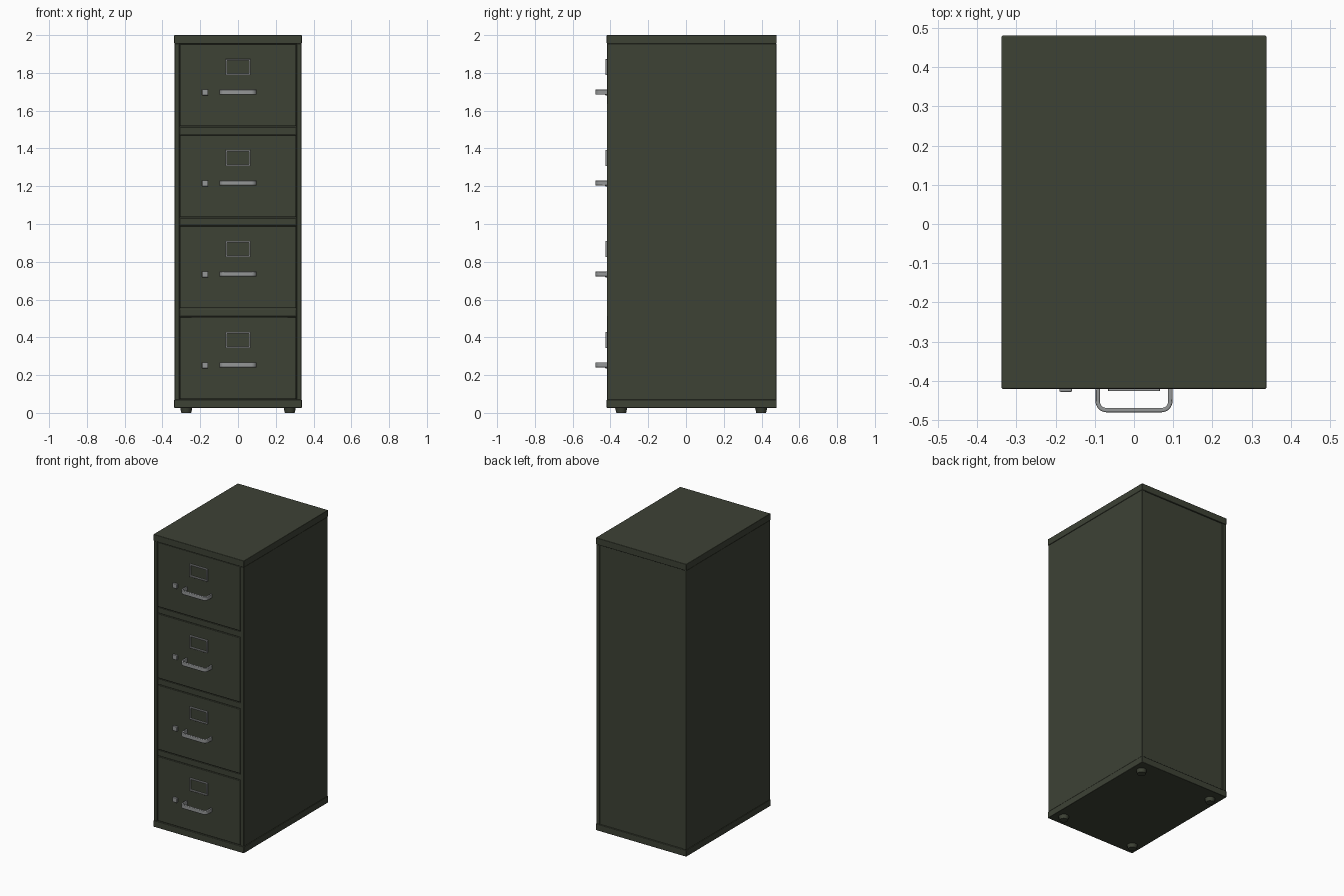
import bpy, bmesh, math
from mathutils import Vector

if "Cube" in bpy.data.objects:
    bpy.data.objects.remove(bpy.data.objects["Cube"])


def material(name, rgb):
    m = bpy.data.materials.new(name)
    m.diffuse_color = (*rgb, 1)
    m.use_nodes = True
    m.node_tree.nodes["Principled BSDF"].inputs["Base Color"].default_value = m.diffuse_color
    return m


GREEN = material("dark olive paint", (0.047, 0.054, 0.036))
METAL = material("grey metal", (0.30, 0.31, 0.31))


def finish(name, bm, mat, bevel=0.0, segments=2):
    bmesh.ops.recalc_face_normals(bm, faces=bm.faces)
    me = bpy.data.meshes.new(name)
    bm.to_mesh(me)
    bm.free()
    ob = bpy.data.objects.new(name, me)
    bpy.context.collection.objects.link(ob)
    me.materials.append(mat)
    if bevel:
        mod = ob.modifiers.new("soft edges", 'BEVEL')
        mod.width, mod.segments = bevel, segments
        mod.limit_method = 'ANGLE'
    bpy.context.view_layer.objects.active = ob
    ob.select_set(True)
    bpy.ops.object.shade_smooth_by_angle(angle=math.radians(35))
    ob.select_set(False)
    return ob


def box(name, x, y, z, mat, bevel=0.0):
    """Box from (min, max) pairs on each axis."""
    bm = bmesh.new()
    bmesh.ops.create_cube(bm, size=1)
    for v in bm.verts:
        v.co = Vector([(a + b) / 2 + c * (b - a) for (a, b), c in zip((x, y, z), v.co)])
    return finish(name, bm, mat, bevel)


def ring(name, outer, inner, closed, mat, bevel, move):
    """Solid strip between two matching outlines, extruded; move maps (u, v, side)."""
    bm = bmesh.new()
    n = len(outer)
    rows = [[bm.verts.new(move(*p, s)) for p in pts]
            for s, pts in ((0, outer), (0, inner), (1, inner), (1, outer))]
    for i in range(n if closed else n - 1):
        j = (i + 1) % n
        for k in range(4):
            a, b = rows[k], rows[(k + 1) % 4]
            bm.faces.new((a[i], a[j], b[j], b[i]))
    if not closed:
        bm.faces.new([r[0] for r in rows])
        bm.faces.new([r[-1] for r in rows])
    return finish(name, bm, mat, bevel)


def pull_outline(half, depth, r):
    """U-shaped outline with rounded corners, going out from the drawer front."""
    left = [(-half, 0)]
    for i in range(9):
        a = math.pi / 2 * i / 8
        left.append((-half + r - r * math.cos(a), depth - r + r * math.sin(a)))
    return left + [(-u, v) for u, v in reversed(left)]


W, F, B = 0.3375, -0.42, 0.48      # half width, front, back
IN = 0.308                         # half width of the opening
FACE = F + 0.004                   # drawer front plane

# Shell: caps, side panels, recessed back, inner body
box("top_cap", (-W, W), (F, B), (1.955, 2.0), GREEN, 0.003)
box("base_plinth", (-W, W), (F, B), (0.026, 0.07), GREEN, 0.003)
for s, side in ((-1, "left"), (1, "right")):
    box(side + "_side_panel", sorted((s * (IN + 0.002), s * (W - 0.002))),
        (F + 0.002, B - 0.002), (0.07, 1.955), GREEN, 0.002)
box("inner_body", (-IN - 0.002, IN + 0.002), (F + 0.014, B - 0.008), (0.07, 1.955), GREEN)

# Feet
for fx in (-0.274, 0.274):
    for fy in (-0.343, 0.398):
        bm = bmesh.new()
        bmesh.ops.create_cone(bm, cap_ends=True, segments=24, radius1=0.026,
                              radius2=0.033, depth=0.03)
        bmesh.ops.translate(bm, verts=bm.verts, vec=(fx, fy, 0.015))
        finish("foot", bm, GREEN)

# Four drawers with label holder, pull and lock
PITCH = 0.4815
for i in range(4):
    dz = i * PITCH
    box("drawer_front", (-IN, IN), (FACE, F + 0.03), (0.073 + dz, 0.508 + dz), GREEN, 0.003)
    if i < 3:
        box("drawer_rail", (-IN - 0.001, IN + 0.001), (FACE + 0.003, F + 0.03),
            (0.511 + dz, 0.550 + dz), GREEN, 0.002)

    # Label holder frame
    zc = 0.386 + dz
    corners = [(-1, -1), (1, -1), (1, 1), (-1, 1)]
    ring("label_frame", [(a * 0.066, b * 0.0425) for a, b in corners],
         [(a * 0.058, b * 0.0345) for a, b in corners], True, METAL, 0.0015,
         lambda u, v, s: (u, FACE + 0.004 - 0.014 * s, zc + v))

    # Strap pull
    zh = 0.254 + dz
    ring("drawer_pull", pull_outline(0.098, 0.068, 0.028),
         pull_outline(0.087, 0.057, 0.017), False, METAL, 0.003,
         lambda u, v, s: (u, FACE + 0.004 - v, zh - 0.0135 + 0.027 * s))

    # Lock button
    box("lock_button", (-0.19, -0.158), (F - 0.008, FACE + 0.004),
        (zh - 0.018, zh + 0.014), METAL, 0.003)
